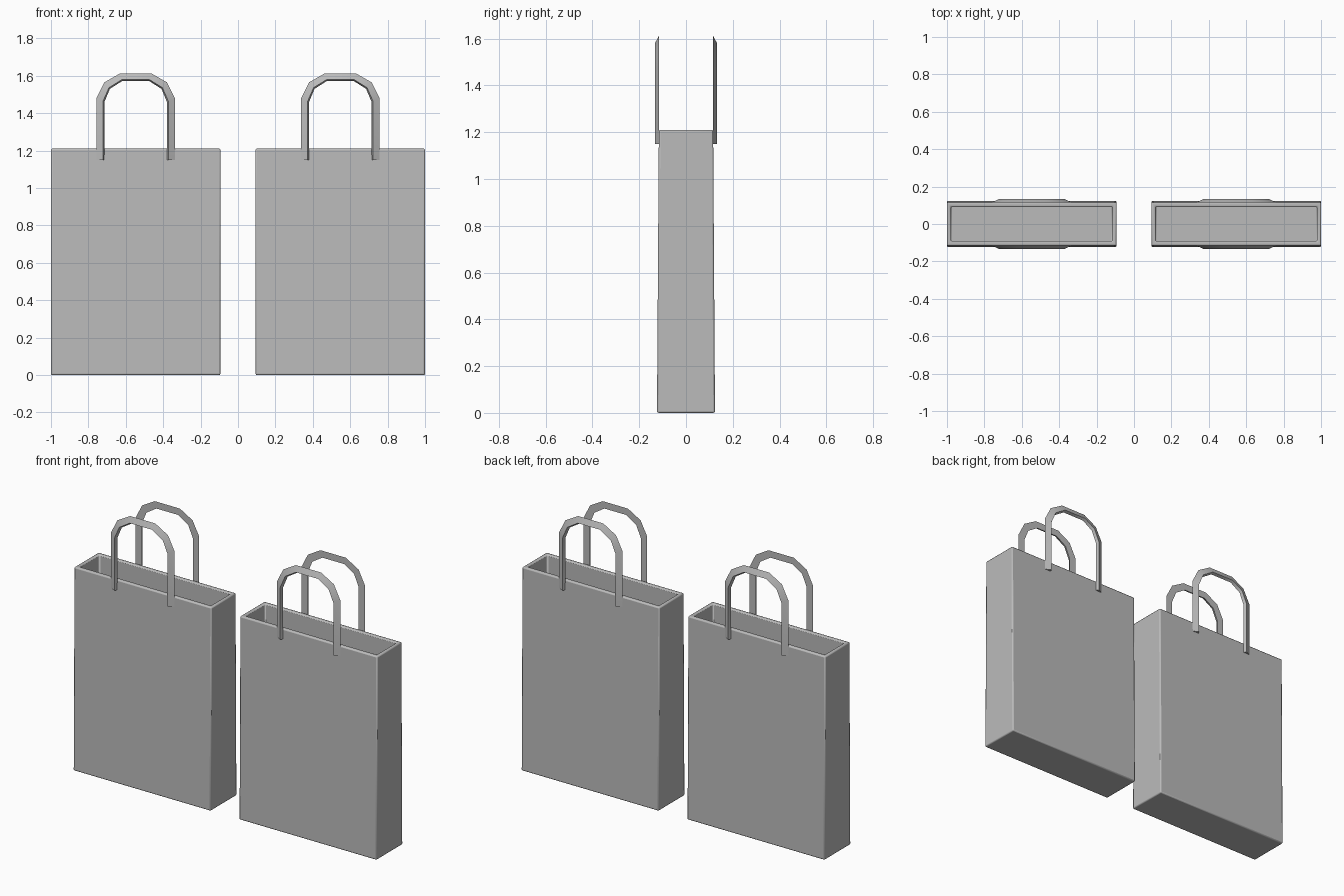
import bpy, bmesh, math

cube = bpy.data.objects.get("Cube")
if cube:
    bpy.data.objects.remove(cube, do_unlink=True)

# One plain grey for everything
grey = bpy.data.materials.new("plain grey")
grey.use_nodes = True
colour = (0.5, 0.5, 0.5, 1)
grey.diffuse_color = colour
grey.node_tree.nodes["Principled BSDF"].inputs["Base Color"].default_value = colour


def loft(name, rings, location, bevel=0):
    """Skin a list of equal closed rings, capping both ends."""
    bm = bmesh.new()
    loops = [[bm.verts.new(p) for p in ring] for ring in rings]
    n = len(loops[0])
    for a, b in zip(loops, loops[1:]):
        for i in range(n):
            j = (i + 1) % n
            bm.faces.new((a[i], a[j], b[j], b[i]))
    bm.faces.new(loops[0])
    bm.faces.new(loops[-1])
    bmesh.ops.recalc_face_normals(bm, faces=bm.faces[:])
    mesh = bpy.data.meshes.new(name)
    bm.to_mesh(mesh)
    bm.free()
    mesh.materials.append(grey)
    ob = bpy.data.objects.new(name, mesh)
    bpy.context.collection.objects.link(ob)
    ob.location = location
    bpy.ops.object.select_all(action='DESELECT')
    ob.select_set(True)
    bpy.context.view_layer.objects.active = ob
    bpy.ops.object.shade_smooth_by_angle(angle=math.radians(40))
    if bevel:
        mod = ob.modifiers.new("soft edges", 'BEVEL')
        mod.width = bevel
        mod.segments = 2
        mod.limit_method = 'ANGLE'
        mod.angle_limit = math.radians(40)
    return ob


def rectangle(hx, hy, z):
    return [(-hx, -hy, z), (hx, -hy, z), (hx, hy, z), (-hx, hy, z)]


# Bag: outer wall rising with a slight taper, then the inner wall down to the floor
bag_rings = [rectangle(*r) for r in (
    (0.453, 0.124, 0.0), (0.453, 0.120, 0.6), (0.453, 0.116, 1.21),
    (0.432, 0.091, 1.21), (0.432, 0.097, 0.03))]

# Handle: outer and inner outlines of half the arch, mirrored into a whole one
outer = [(0.21, 1.15), (0.21, 1.48), (0.167, 1.565), (0.083, 1.613)]
inner = [(0.168, 1.15), (0.168, 1.458), (0.138, 1.53), (0.072, 1.572)]
outer += [(-x, z) for x, z in reversed(outer)]
inner += [(-x, z) for x, z in reversed(inner)]


def handle_rings(side):
    """Wedge section with a flat back and its ridge close to the inner outline."""
    rings = []
    for (ox, oz), (ix, iz) in zip(outer, inner):
        t = 0.82
        ridge = (ox + (ix - ox) * t, side * 0.133, oz + (iz - oz) * t)
        rings.append([(ox, side * 0.116, oz), ridge, (ix, side * 0.116, iz)])
    return rings


for label, x in (("left", 0.547), ("right", -0.547)):
    loft(label + "_bag", bag_rings, (x, 0, 0), bevel=0.007)
    for where, side in (("front", -1), ("back", 1)):
        loft(f"{label}_bag_{where}_handle", handle_rings(side), (x, 0, 0))
